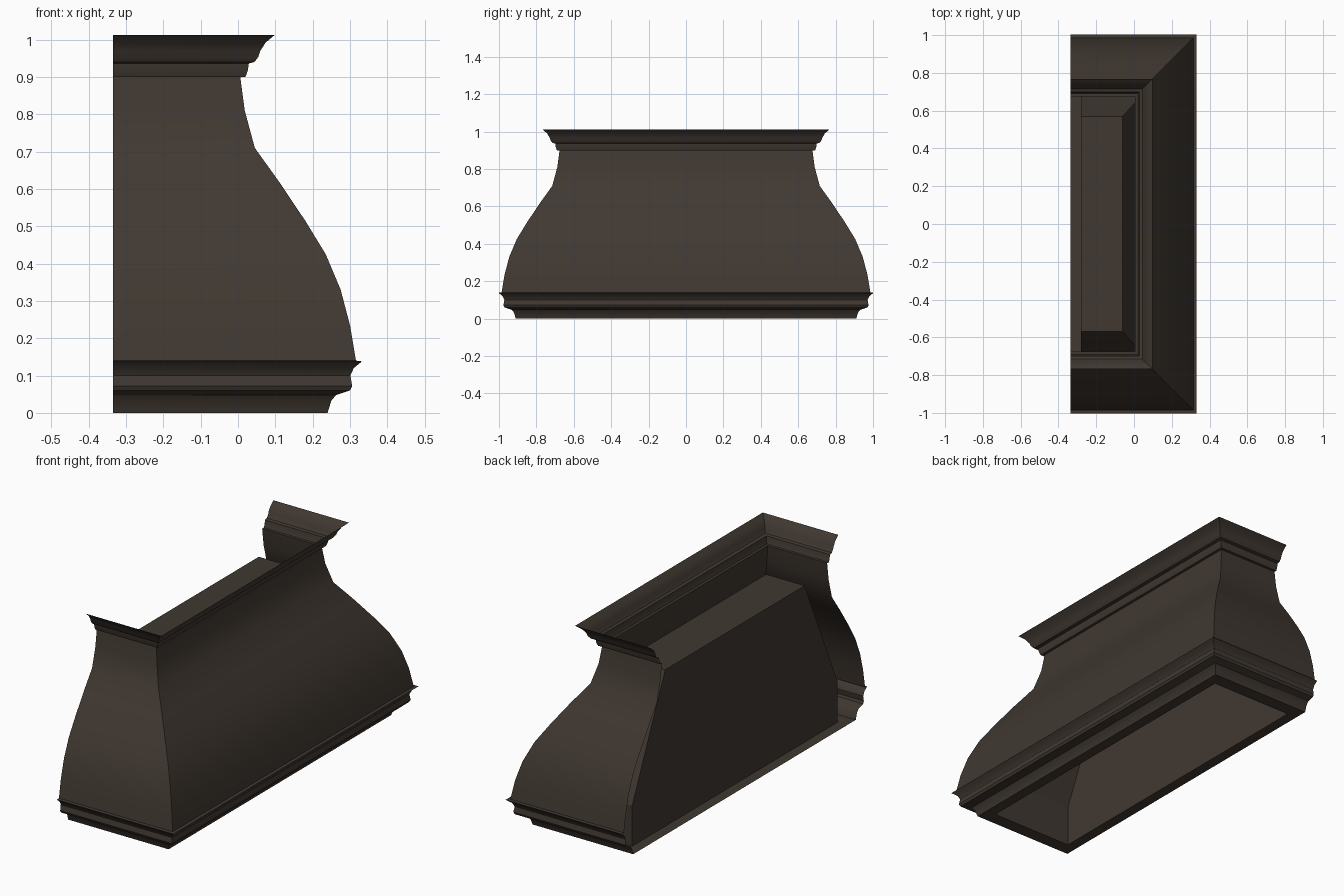
import bpy
import bmesh
import math

if "Cube" in bpy.data.objects:
    bpy.data.objects.remove(bpy.data.objects["Cube"], do_unlink=True)

BACK = -0.335      # open wall side
SIDE = 0.67        # side faces stand this much further out than the long face

brown = bpy.data.materials.new("dark brown")
brown.use_nodes = True
colour = (0.052, 0.040, 0.031, 1)
brown.diffuse_color = colour
bsdf = next(n for n in brown.node_tree.nodes if n.type == 'BSDF_PRINCIPLED')
bsdf.inputs["Base Color"].default_value = colour
bsdf.inputs["Roughness"].default_value = 0.6


def finish(name, bm, smooth=True):
    mesh = bpy.data.meshes.new(name)
    bm.to_mesh(mesh)
    bm.free()
    mesh.materials.append(brown)
    ob = bpy.data.objects.new(name, mesh)
    bpy.context.collection.objects.link(ob)
    if smooth:
        bpy.ops.object.select_all(action='DESELECT')
        ob.select_set(True)
        bpy.context.view_layer.objects.active = ob
        bpy.ops.object.shade_smooth_by_angle(angle=math.radians(30))
    return ob


def loop_at(bm, x, y, z, back):
    """Four corners running from the right back round the long face."""
    return [bm.verts.new(p) for p in
            ((back, -y, z), (x, -y, z), (x, y, z), (back, y, z))]


def sweep(name, profile):
    """Carry an (x, z) profile round three mitred sides as a sheet."""
    bm = bmesh.new()
    rows = [loop_at(bm, x, x + SIDE, z, BACK) for x, z in profile]
    for low, high in zip(rows, rows[1:]):
        for i in range(3):
            bm.faces.new((low[i], low[i + 1], high[i + 1], high[i]))
    return finish(name, bm)


# Moulding round the foot, with its small top ledge
sweep("base_moulding", [
    (0.24, 0), (0.25, 0.033), (0.263, 0.048), (0.30, 0.06), (0.306, 0.072),
    (0.301, 0.10), (0.31, 0.12), (0.332, 0.138), (0.316, 0.14)])

# Flared body
sweep("hood_body", [
    (0.316, 0.14), (0.30, 0.235), (0.275, 0.33), (0.235, 0.425), (0.18, 0.515),
    (0.113, 0.615), (0.045, 0.71), (0.018, 0.81), (0.006, 0.90)])

# Crown moulding
sweep("crown_moulding", [
    (0.006, 0.90), (0.02, 0.90), (0.026, 0.916), (0.029, 0.936), (0.044, 0.94),
    (0.054, 0.953), (0.06, 0.97), (0.074, 0.992), (0.098, 1.012)])

# Inner liner: open below, straight foot, tapered to a flat top
bm = bmesh.new()
rings = [loop_at(bm, x, y, z, -0.28) for x, y, z in
         ((0.185, 0.84, 0), (0.185, 0.84, 0.21), (-0.06, 0.57, 0.81))]
for low, high in zip(rings, rings[1:]):
    for i in range(4):
        j = (i + 1) % 4
        bm.faces.new((low[i], low[j], high[j], high[i]))
bm.faces.new(rings[-1])
finish("inner_liner", bm, smooth=False)

# Flat rim closing the gap under the shell
bm = bmesh.new()
outer = loop_at(bm, 0.24, 0.24 + SIDE, 0, BACK)
inner = loop_at(bm, 0.185, 0.84, 0, -0.28)
for i in range(4):
    j = (i + 1) % 4
    bm.faces.new((outer[j], outer[i], inner[i], inner[j]))
finish("bottom_rim", bm, smooth=False)
